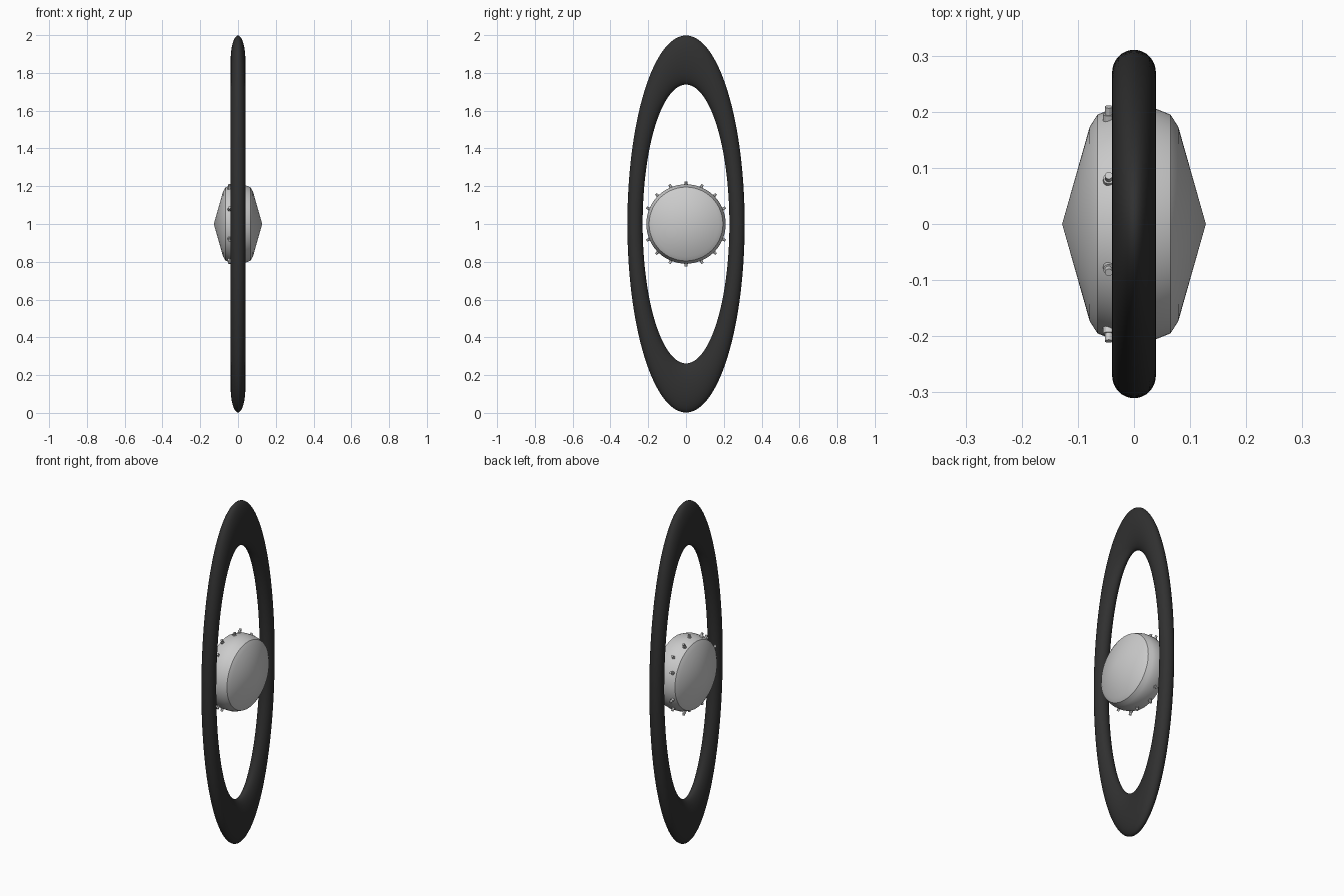
import bpy, bmesh
from math import sin, cos, pi, radians
from mathutils import Matrix, Vector

if "Cube" in bpy.data.objects:
    bpy.data.objects.remove(bpy.data.objects["Cube"])

CENTRE = Vector((0, 0, 1))


def finish(name, bm, angle=30, mat=None):
    bmesh.ops.recalc_face_normals(bm, faces=bm.faces)
    mesh = bpy.data.meshes.new(name)
    bm.to_mesh(mesh)
    bm.free()
    ob = bpy.data.objects.new(name, mesh)
    bpy.context.collection.objects.link(ob)
    if mat:
        mesh.materials.append(mat)
    bpy.ops.object.select_all(action='DESELECT')
    ob.select_set(True)
    bpy.context.view_layer.objects.active = ob
    bpy.ops.object.shade_smooth_by_angle(angle=radians(angle))
    return ob


def lathe_x(profile, steps, closed=False):
    """Spin an (x, radius) profile around the x axis."""
    bm = bmesh.new()
    vs = [bm.verts.new((x, 0, r)) for x, r in profile]
    pairs = list(zip(vs, vs[1:])) + ([(vs[-1], vs[0])] if closed else [])
    es = [bm.edges.new(p) for p in pairs]
    bmesh.ops.spin(bm, geom=vs + es, axis=(1, 0, 0), cent=(0, 0, 0),
                   angle=2 * pi, steps=steps)
    bmesh.ops.remove_doubles(bm, verts=bm.verts, dist=1e-5)
    return bm


rubber = bpy.data.materials.new("rubber")
rubber.diffuse_color = (0.03, 0.03, 0.03, 1)
rubber.use_nodes = True
rubber.node_tree.nodes["Principled BSDF"].inputs["Base Color"].default_value = rubber.diffuse_color

# Tyre: torus narrowed along y and x into a tall oval
section = [(0.039 * cos(2 * pi * i / 32), 0.868 + 0.13 * sin(2 * pi * i / 32))
           for i in range(32)]
bm = lathe_x(section, 128, closed=True)
bmesh.ops.transform(bm, verts=bm.verts,
                    matrix=Matrix.Translation(CENTRE) @ Matrix.Diagonal((1, 0.311, 1, 1)))
finish("tyre", bm, 60, rubber)

# Hub: shallow cones on both sides joined by a rounded band
half = [(0.128, 0), (0.079, 0.173), (0.065, 0.195), (0.04, 0.205), (0.02, 0.21)]
profile = half + [(-x, r) for x, r in reversed(half)]
bm = lathe_x(profile, 128)
bmesh.ops.translate(bm, verts=bm.verts, vec=CENTRE)
finish("hub", bm, 20)

# Small studs around the hub band, staggered in x
bm = bmesh.new()
for i in range(16):
    if i in (4, 12):
        continue
    x = -0.045 if i % 2 else -0.022
    a = 2 * pi * i / 16
    turn = Matrix.Translation(CENTRE) @ Matrix.Rotation(-a, 4, 'X')
    for radius, low, high in ((0.007, 0.195, 0.226), (0.01, 0.195, 0.212)):
        bmesh.ops.create_cone(
            bm, cap_ends=True, segments=12, radius1=radius, radius2=radius,
            depth=high - low,
            matrix=turn @ Matrix.Translation((x, 0, (low + high) / 2)))
finish("hub_studs", bm)
